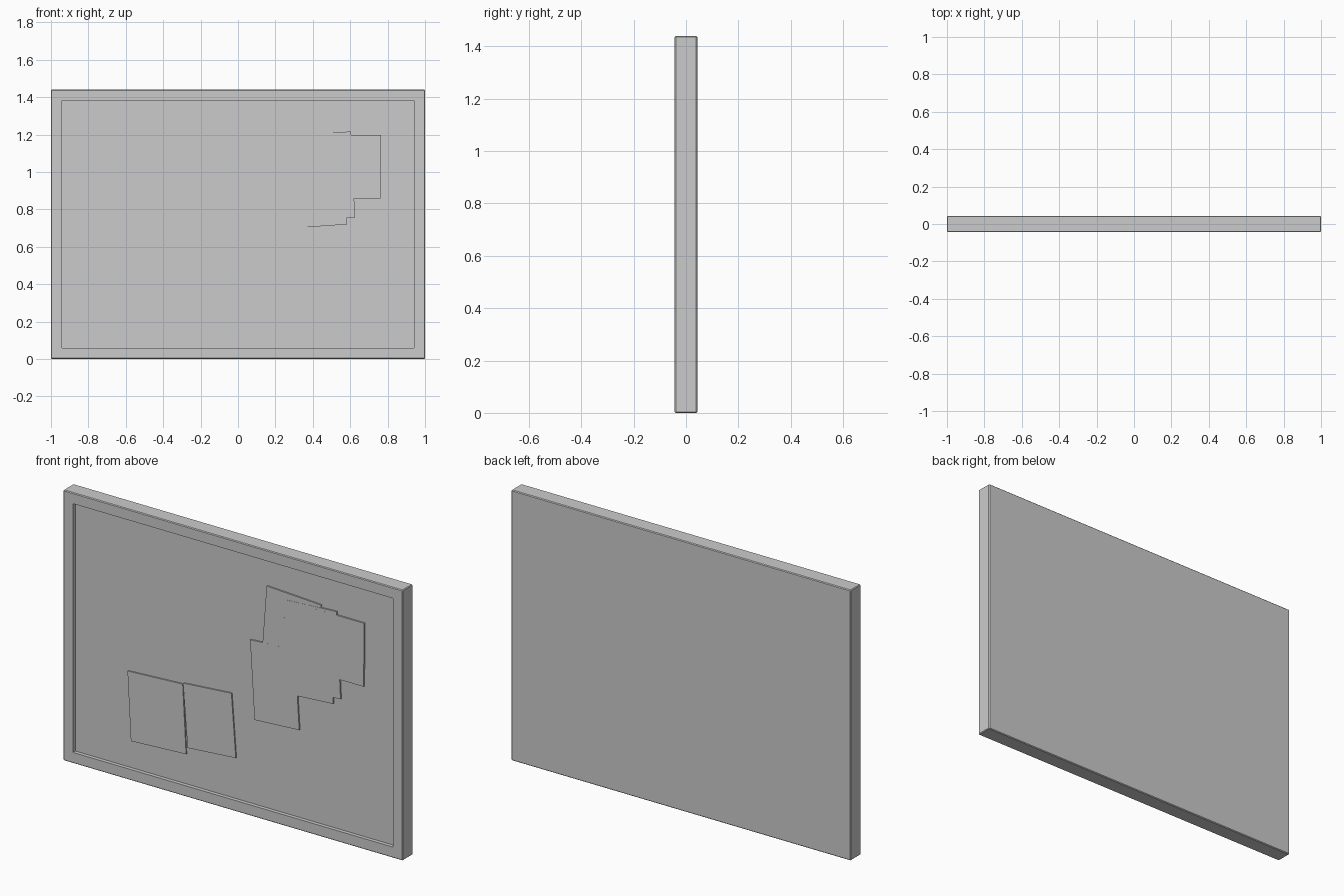
import bpy, bmesh
from mathutils import Vector

if "Cube" in bpy.data.objects:
    bpy.data.objects.remove(bpy.data.objects["Cube"])

W, H, D = 2.0, 1.44, 0.086     # overall board size
BORDER, RECESS = 0.08, 0.02    # frame width and depth of the sunken panel
PANEL_Y = -D / 2 + RECESS


def finish(bm, name):
    bmesh.ops.recalc_face_normals(bm, faces=bm.faces)
    mesh = bpy.data.meshes.new(name)
    bm.to_mesh(mesh)
    bm.free()
    obj = bpy.data.objects.new(name, mesh)
    bpy.context.collection.objects.link(obj)
    return obj


def box(name, x0, x1, y0, y1, z0, z1, bevel=0.0):
    bm = bmesh.new()
    bmesh.ops.create_cube(bm, size=1)
    for v in bm.verts:
        v.co = Vector(((x0 + x1) / 2 + v.co.x * (x1 - x0),
                       (y0 + y1) / 2 + v.co.y * (y1 - y0),
                       (z0 + z1) / 2 + v.co.z * (z1 - z0)))
    return bm


# Framed board: one block with softened outer edges and a sunken front panel
bm = box("board", -W / 2, W / 2, -D / 2, D / 2, 0, H)
bmesh.ops.bevel(bm, geom=bm.edges[:], offset=0.004, segments=1, affect='EDGES')
bm.normal_update()
front = max((f for f in bm.faces if f.normal.y < -0.99), key=lambda f: f.calc_area())
bmesh.ops.inset_region(bm, faces=[front], thickness=BORDER - 0.004)
ret = bmesh.ops.extrude_face_region(bm, geom=[front])
panel = [g for g in ret["geom"] if isinstance(g, bmesh.types.BMVert)]
bmesh.ops.translate(bm, verts=panel, vec=(0, RECESS, 0))
if front.is_valid:
    bmesh.ops.delete(bm, geom=[front], context='FACES_ONLY')
finish(bm, "framed_board")


def paper(name, corner, along, up, lift):
    """Thin sheet from its lower left corner and two edge vectors (x, z)."""
    c, a, u = Vector(corner), Vector(along), Vector(up)
    bm = bmesh.new()
    sheet = [bm.verts.new((p.x, PANEL_Y + 0.001, p.y)) for p in (c, c + a, c + a + u, c + u)]
    face = bm.faces.new(sheet)
    ret = bmesh.ops.extrude_face_region(bm, geom=[face])
    top = [g for g in ret["geom"] if isinstance(g, bmesh.types.BMVert)]
    bmesh.ops.translate(bm, verts=top, vec=(0, -0.008 - lift, 0))
    return finish(bm, name)


# Pinned sheets: (lower left corner, bottom edge, left edge)
sheets = [
    ((-0.61, 0.202), (0.325, 0.017), (-0.02, 0.368)),
    ((-0.276, 0.255), (0.284, 0.022), (-0.026, 0.338)),
    ((0.16, 0.85), (0.32, -0.016), (0.03, 0.392)),
    ((0.119, 0.51), (0.263, 0.016), (-0.026, 0.42)),
    ((0.30, 0.70), (0.282, 0.019), (-0.02, 0.40)),
    ((0.33, 0.739), (0.296, 0.017), (-0.023, 0.46)),
    ((0.48, 0.859), (0.282, 0.0), (0.003, 0.338)),
]
for i, (c, a, u) in enumerate(sheets):
    paper(f"paper_sheet_{i + 1}", c, a, u, i * 0.0003)
